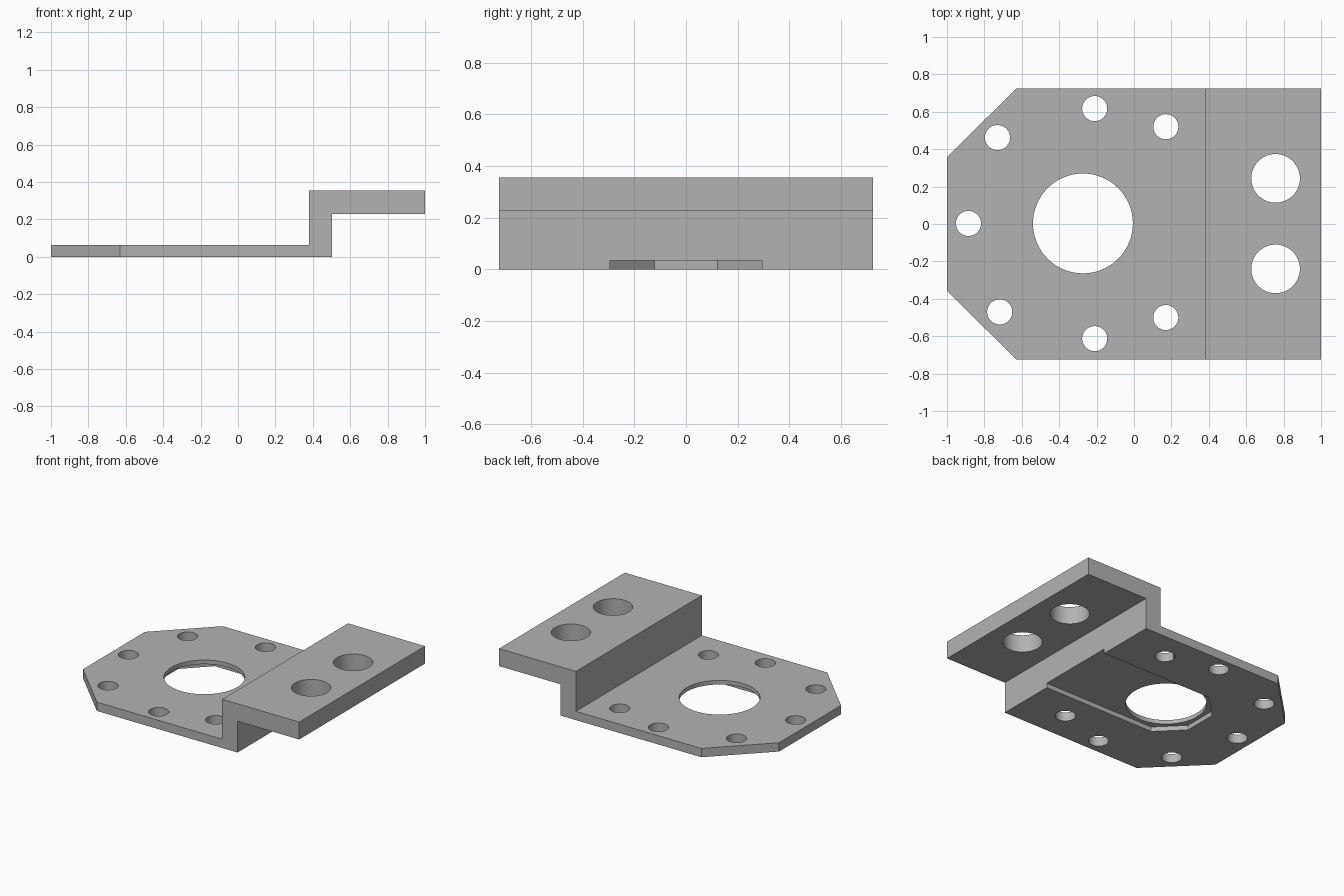
import bpy
import bmesh
import math
from mathutils import Matrix

if "Cube" in bpy.data.objects:
    bpy.data.objects.remove(bpy.data.objects["Cube"])

grey = bpy.data.materials.new("plain grey")
grey.use_nodes = True
colour = (0.45, 0.45, 0.45, 1)
grey.diffuse_color = colour
grey.node_tree.nodes["Principled BSDF"].inputs["Base Color"].default_value = colour


def make_object(name, bm):
    bmesh.ops.recalc_face_normals(bm, faces=bm.faces)
    mesh = bpy.data.meshes.new(name)
    bm.to_mesh(mesh)
    bm.free()
    mesh.materials.append(grey)
    obj = bpy.data.objects.new(name, mesh)
    bpy.context.collection.objects.link(obj)
    return obj


def prism(name, outline, depth):
    """Extrude a closed outline of 3D points along the depth vector."""
    bm = bmesh.new()
    face = bm.faces.new([bm.verts.new(p) for p in outline])
    result = bmesh.ops.extrude_face_region(bm, geom=[face])
    moved = [v for v in result["geom"] if isinstance(v, bmesh.types.BMVert)]
    bmesh.ops.translate(bm, verts=moved, vec=depth)
    return make_object(name, bm)


def cut(target, cutter, operation="DIFFERENCE"):
    mod = target.modifiers.new(cutter.name, "BOOLEAN")
    mod.operation = operation
    mod.solver = "EXACT"
    mod.object = cutter
    bpy.context.view_layer.objects.active = target
    bpy.ops.object.modifier_apply(modifier=mod.name)
    bpy.data.objects.remove(cutter)


# Stepped bracket: thin plate, riser and thick raised tab
step = [(-1, 0), (0.503, 0), (0.503, 0.228), (1, 0.228),
        (1, 0.355), (0.38, 0.355), (0.38, 0.064), (-1, 0.064)]
half = 0.724
bracket = prism("stepped_bracket", [(x, -half, z) for x, z in step], (0, 2 * half, 0))

# Clipped corners at the plate end
for side in (-1, 1):
    corner = [(-1.1, 0.257), (-0.53, 0.824), (-1.1, 0.824)]
    cut(bracket, prism("corner_cutter", [(x, side * y, -0.1) for x, y in corner], (0, 0, 0.3)))

# Shallow channel under the plate, with a half-octagon end
hub, reach = -0.273, 0.294
bevel = reach * math.tan(math.pi / 8)
near = [(0.6, -reach), (hub - bevel, -reach), (hub - reach, -bevel)]
channel = near + [(x, -y) for x, y in reversed(near)]
cut(bracket, prism("channel_cutter", [(x, y, -0.1) for x, y in channel], (0, 0, 0.134)))

# Round holes: large bore, tab holes and the ring of small bolt holes
holes = [(hub, 0.003, 0.267), (0.757, 0.244, 0.13), (0.757, -0.24, 0.13)]
bolts = [(-0.21, 0.617), (-0.21, -0.613), (0.17, 0.52), (0.17, -0.5),
         (-0.73, 0.462), (-0.718, -0.47), (-0.885, 0.003)]
holes += [(x, y, 0.067) for x, y in bolts]
for x, y, radius in holes:
    bm = bmesh.new()
    bmesh.ops.create_cone(bm, cap_ends=True, segments=64, radius1=radius, radius2=radius,
                          depth=1, matrix=Matrix.Translation((x, y, 0.2)))
    cut(bracket, make_object("hole_cutter", bm))

# Smooth hole walls, sharp edges
bpy.ops.object.select_all(action="DESELECT")
bracket.select_set(True)
bpy.context.view_layer.objects.active = bracket
bpy.ops.object.shade_smooth_by_angle(angle=math.radians(30))
